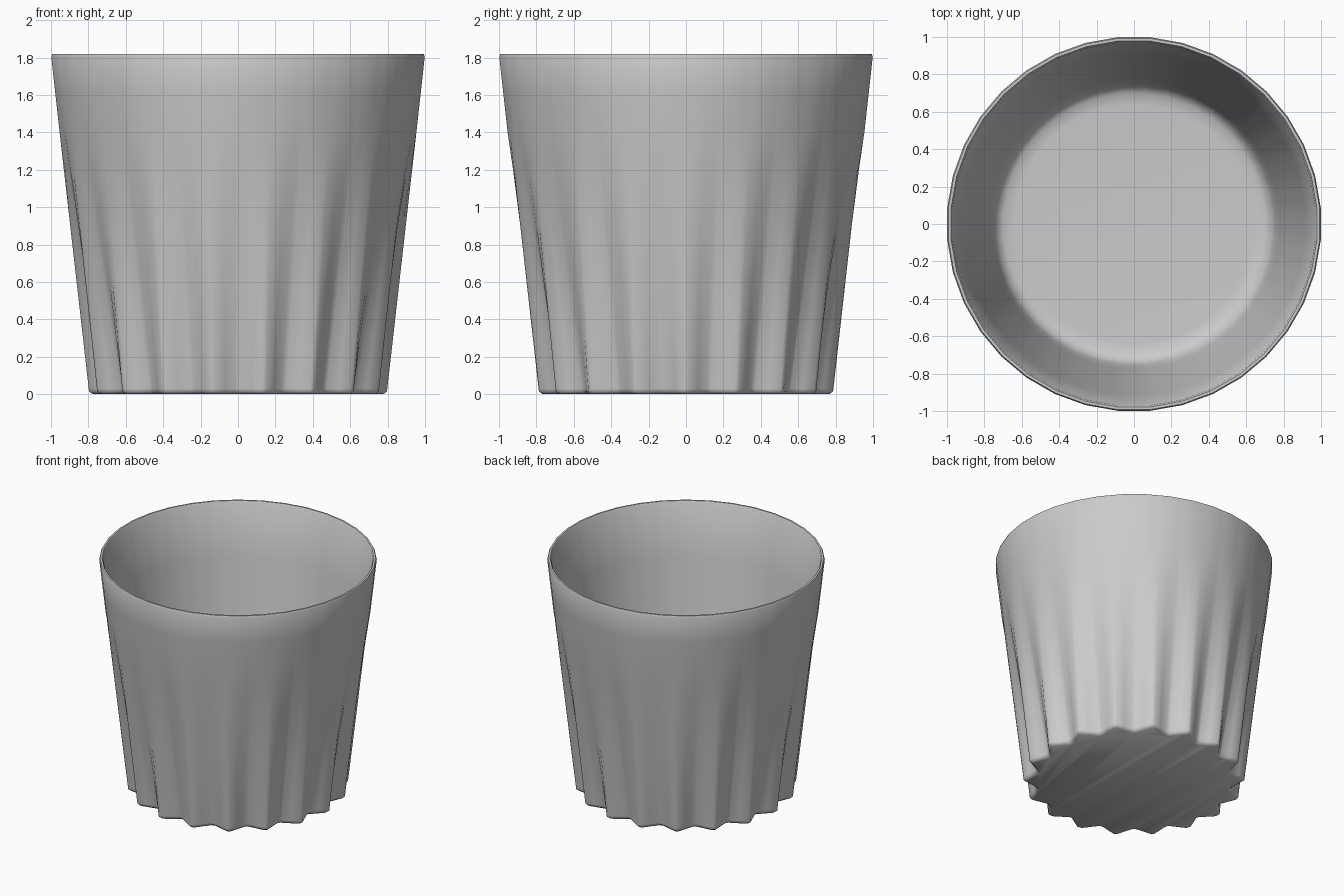
import bpy, bmesh
from math import sin, cos, radians

if "Cube" in bpy.data.objects:
    bpy.data.objects.remove(bpy.data.objects["Cube"])

TEETH = 18
H = 1.82
FADE = 1.40          # height where the flutes vanish
C5 = cos(radians(5))

# Angles around the cup: each ridge and each groove gets a narrow bevel
offsets = (1, 5, 9, 11, 15, 19)
angles = [20 * k + o for k in range(TEETH) for o in offsets]


def circle_pt(a, r):
    """Point on a 36-sided rim whose corners sit at 5, 15, 25... degrees."""
    d = a - round(a / 10) * 10
    q = r * C5 / cos(radians(d))
    return q * cos(radians(a)), q * sin(radians(a))


def star_pt(a, ridge, groove):
    """Point on the straight line between a ridge corner and a groove corner."""
    k = int(a // 10)
    t = (a - 10 * k) / 10
    r0, r1 = (ridge, groove) if k % 2 == 0 else (groove, ridge)
    a0, a1 = radians(10 * k), radians(10 * k + 10)
    return (r0 * cos(a0) * (1 - t) + r1 * cos(a1) * t,
            r0 * sin(a0) * (1 - t) + r1 * sin(a1) * t)


def outer_pt(a, z, inset=0.0):
    """Fluted at the base, blending straight into the round rim."""
    w = min(z / FADE, 1)
    if w == 1:
        return circle_pt(a, 0.802 + 0.202 * z / H - inset)
    sx, sy = star_pt(a, 0.806 - inset, 0.705 - inset)
    cx, cy = circle_pt(a, 0.802 + 0.202 * FADE / H)
    return sx * (1 - w) + cx * w, sy * (1 - w) + cy * w


bm = bmesh.new()
rings = []


def add_ring(z, fn):
    rings.append([bm.verts.new((*fn(a), z)) for a in angles])


# Outer fluted wall, from base chamfer up to the rim
add_ring(0, lambda a: outer_pt(a, 0, 0.02))
for z in (0.015, 0.03, 0.3, 0.6, 0.9, 1.2, FADE, 1.6, 1.805):
    add_ring(z, lambda a: outer_pt(a, z))

# Rim and plain inner wall, rounded into the floor
inner = [(0.996, H), (0.982, H), (0.974, 1.808), (0.917, 1.40),
         (0.775, 0.40), (0.755, 0.28), (0.735, 0.23), (0.70, 0.205), (0.64, 0.20)]
for r, z in inner:
    add_ring(z, lambda a: circle_pt(a, r))

n = len(angles)
for lo, hi in zip(rings, rings[1:]):
    for i in range(n):
        j = (i + 1) % n
        bm.faces.new((lo[i], lo[j], hi[j], hi[i]))

# Underside and inside floor
bm.faces.new(rings[0][::-1])
bm.faces.new(rings[-1])
bmesh.ops.recalc_face_normals(bm, faces=bm.faces)

mesh = bpy.data.meshes.new("fluted_cup")
bm.to_mesh(mesh)
bm.free()
cup = bpy.data.objects.new("fluted_cup", mesh)
bpy.context.collection.objects.link(cup)
bpy.context.view_layer.objects.active = cup
cup.select_set(True)
bpy.ops.object.shade_smooth_by_angle(angle=radians(50))
